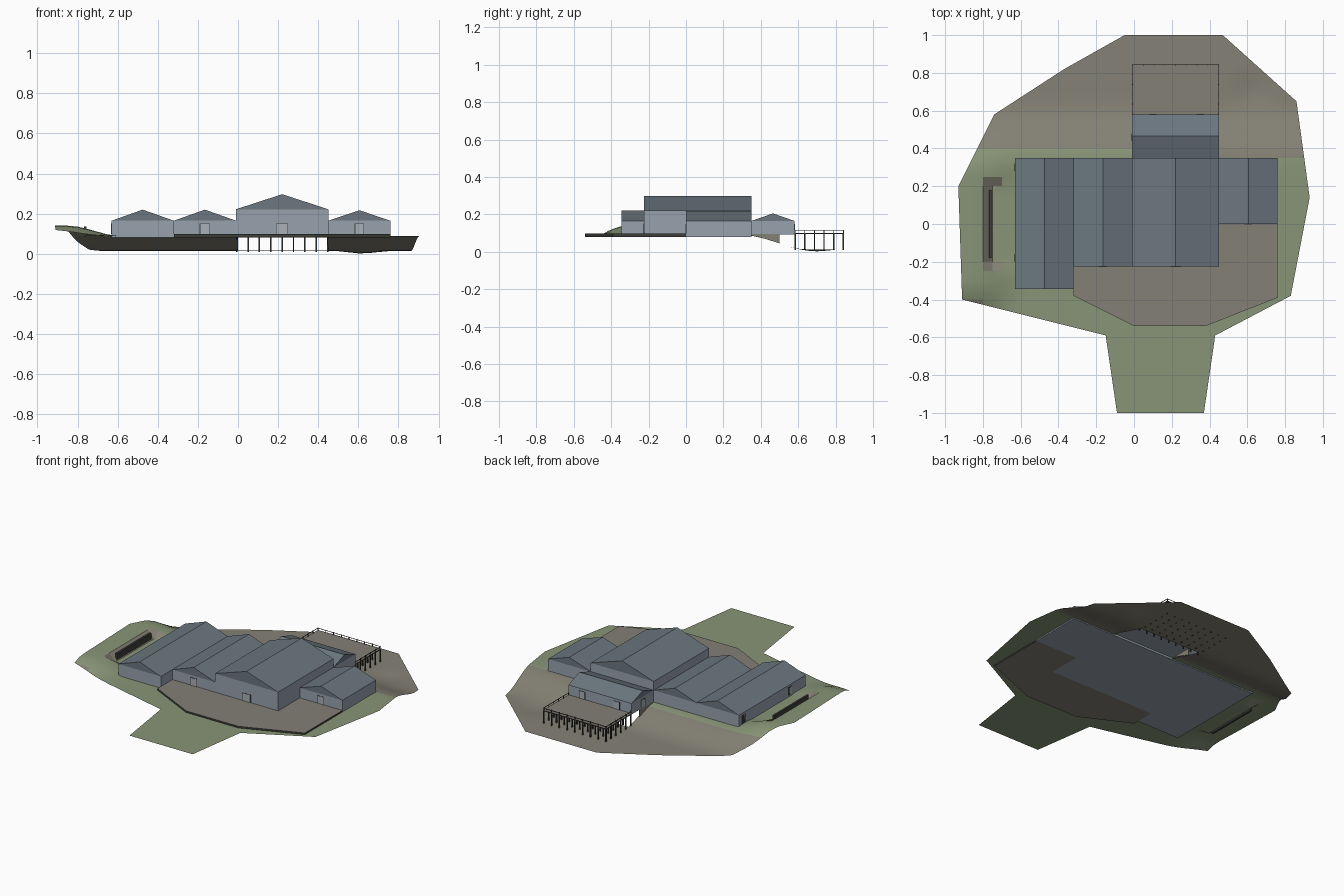
import bpy, bmesh, math
from mathutils import Vector

if "Cube" in bpy.data.objects:
    bpy.data.objects.remove(bpy.data.objects["Cube"])


def material(name, rgb):
    m = bpy.data.materials.new(name)
    m.diffuse_color = (*rgb, 1)
    m.use_nodes = True
    m.node_tree.nodes["Principled BSDF"].inputs["Base Color"].default_value = m.diffuse_color
    return m


GRASS = material("grass_green", (0.25, 0.30, 0.185))
EARTH = material("earth_brown", (0.235, 0.225, 0.18))
PAVING = material("paving_brown", (0.23, 0.215, 0.18))
ROOF = material("roof_slate", (0.15, 0.185, 0.215))
WALL = material("wall_blue_grey", (0.31, 0.365, 0.42))
DOOR = material("door_grey", (0.40, 0.44, 0.48))
DARK = material("dark_timber", (0.045, 0.045, 0.04))


def finish(name, bm, *mats):
    me = bpy.data.meshes.new(name)
    bm.to_mesh(me)
    bm.free()
    for m in mats:
        me.materials.append(m)
    ob = bpy.data.objects.new(name, me)
    bpy.context.collection.objects.link(ob)
    return ob


def add_box(bm, lo, hi):
    vs = bmesh.ops.create_cube(bm, size=1)["verts"]
    for v in vs:
        v.co = Vector([lo[i] + (v.co[i] + 0.5) * (hi[i] - lo[i]) for i in range(3)])


def box(name, lo, hi, mat):
    bm = bmesh.new()
    add_box(bm, lo, hi)
    return finish(name, bm, mat)


def prism(name, pts, offset, *mats):
    """Extrude a polygon of 3D points by an offset; side faces take the last material."""
    bm = bmesh.new()
    f = bm.faces.new([bm.verts.new(p) for p in pts])
    ext = bmesh.ops.extrude_face_region(bm, geom=[f], use_keep_orig=True)["geom"]
    bmesh.ops.translate(bm, vec=offset, verts=[g for g in ext if isinstance(g, bmesh.types.BMVert)])
    bmesh.ops.recalc_face_normals(bm, faces=bm.faces)
    axis = Vector(offset).normalized()
    for face in bm.faces:
        face.material_index = 0 if abs(face.normal.dot(axis)) > 0.9 else len(mats) - 1
    return finish(name, bm, *mats)


def smooth(a, b, v):
    t = min(1, max(0, (v - a) / (b - a)))
    return t * t * (3 - 2 * t)


# Ground: slopes down to the back, bank on the left with a levelled cut, small hollow
def ground_z(x, y):
    z = 0.088 - 0.075 * smooth(0.33, 0.64, y)
    bank = 0.052 * smooth(0.58, 0.85, -x) * smooth(-0.5, -0.32, y) * (1 - smooth(0.28, 0.46, y))
    if x > -0.77 and abs(y) < 0.23:
        bank *= 0.1
    hollow = 0.013 * max(0, 1 - math.hypot(x - 0.62, y - 0.7) / 0.12)
    return z + bank - hollow


OUTLINE = [(-0.91, -0.40), (-0.15, -0.59), (0.43, -0.59), (0.83, -0.38), (0.93, 0.14),
           (0.86, 0.65), (0.47, 1.0), (-0.05, 1.0), (-0.37, 0.82), (-0.74, 0.58), (-0.93, 0.20)]
bm = bmesh.new()
N = 40
grid = [[bm.verts.new((-1 + i * 0.05, -1 + j * 0.05, 0)) for i in range(N + 1)] for j in range(N + 1)]
for j in range(N):
    for i in range(N):
        bm.faces.new((grid[j][i], grid[j][i + 1], grid[j + 1][i + 1], grid[j + 1][i]))
for (ax, ay), (bx, by) in zip(OUTLINE, OUTLINE[1:] + OUTLINE[:1]):
    bmesh.ops.bisect_plane(bm, geom=bm.verts[:] + bm.edges[:] + bm.faces[:], dist=1e-5,
                           plane_co=(ax, ay, 0), plane_no=(by - ay, ax - bx, 0), clear_outer=True)
# opening below the rear wing
opening = []
for f in bm.faces:
    c = f.calc_center_median()
    if 0 < c.x < 0.45 and 0.35 < c.y < 0.6:
        opening.append(f)
bmesh.ops.delete(bm, geom=opening, context="FACES")
# entrance strip at the front
bm.faces.new([bm.verts.new((x, y, 0)) for x, y in
              ((-0.09, -1), (0.37, -1), (0.43, -0.59), (-0.15, -0.59))])
for v in bm.verts:
    v.co.z = ground_z(v.co.x, v.co.y)
bm.normal_update()
for f in bm.faces:
    c = f.calc_center_median()
    steep = c.x < -0.6 and c.y < 0.3 and f.normal.z < 0.94
    f.material_index = 1 if c.y > (0.39 if c.x < 0 else 0.36) or steep else 0
    f.smooth = not steep
finish("ground", bm, GRASS, EARTH)

box("retaining_wall", (-0.768, -0.18, 0.085), (-0.755, 0.18, 0.135), DARK)

# Front courtyard slab with dark rim
COURT = [(-0.32, -0.22), (-0.32, -0.38), (0.0, -0.54), (0.38, -0.54),
         (0.76, -0.39), (0.76, 0.0), (0.45, 0.0), (0.45, -0.22)]
prism("courtyard", [(x, y, 0.08) for x, y in COURT], (0, 0, 0.019), PAVING, DARK)


# Buildings: walls plus a solid gabled roof
def building(name, x0, x1, y0, y1, base, eave, ridge, along_x=False):
    box(name + "_walls", (x0, y0, base), (x1, y1, eave), WALL)
    if along_x:
        pts = [(x0, y0, eave), (x0, y1, eave), (x0, (y0 + y1) / 2, ridge)]
        prism(name + "_roof", pts, (x1 - x0, 0, 0), ROOF)
    else:
        pts = [(x0, y0, eave), (x1, y0, eave), ((x0 + x1) / 2, y0, ridge)]
        prism(name + "_roof", pts, (0, y1 - y0, 0), ROOF)


building("left_wing", -0.63, -0.32, -0.345, 0.35, 0.08, 0.165, 0.22)
building("middle_wing", -0.32, -0.01, -0.225, 0.35, 0.08, 0.165, 0.22)
building("main_hall", -0.01, 0.45, -0.225, 0.35, 0.08, 0.222, 0.297)
building("right_wing", 0.45, 0.76, 0.0, 0.35, 0.08, 0.165, 0.217)
building("rear_wing", -0.01, 0.45, 0.35, 0.58, 0.093, 0.165, 0.205, along_x=True)

# Foundation side walls below the rear wing
for side, x in (("left", -0.01), ("right", 0.446)):
    pts = [(x, 0.35, 0.094), (x, 0.5, 0.094), (x, 0.5, 0.045), (x, 0.42, 0.07), (x, 0.35, 0.086)]
    prism("foundation_" + side, pts, (0.004, 0, 0), PAVING)


# Doors as thin plates: centre on the wall, wall direction, width
def door(name, x, y, facing, w=0.045, z1=0.148):
    dx, dy = (w / 2, 0.002) if facing == "y" else (0.002, w / 2)
    ex, ey = (0.004, 0.001) if facing == "y" else (0.001, 0.004)
    box(name + "_frame", (x - dx - ex + (0.001 if ex < 0.002 else 0), y - dy + 0.001, 0.098),
        (x + dx + ex - 0.001, y + dy - 0.001, z1 + 0.003), DARK)
    box(name, (x - dx, y - dy, 0.098), (x + dx, y + dy, z1), DOOR)


door("middle_door", -0.165, -0.225, "y")
door("hall_door", 0.22, -0.225, "y", 0.055)
door("right_door", 0.605, 0.0, "y", 0.04)
door("rear_door_1", 0.1, 0.58, "y", 0.04)
door("rear_door_2", 0.35, 0.58, "y", 0.04)
door("rear_side_door", -0.01, 0.46, "x", 0.04)
door("left_side_door_1", -0.63, 0.3, "x", 0.04)
door("left_side_door_2", -0.63, -0.18, "x", 0.04)

# Rear deck on piles with perimeter railing
X0, X1, Y0, Y1 = -0.01, 0.45, 0.58, 0.845
prism("deck", [(X0, Y0, 0.094), (X1, Y0, 0.094), (X1, Y1, 0.094), (X0, Y1, 0.094)],
      (0, 0, 0.006), PAVING, DARK)
bm = bmesh.new()
R = 0.0035
for i in range(9):
    for j in range(6):
        x = X0 + R + i * (X1 - X0 - 2 * R) / 8
        y = Y0 + R + j * (Y1 - Y0 - 2 * R) / 5
        add_box(bm, (x - R, y - R, 0.01), (x + R, y + R, 0.096))
        if i in (0, 8) or j == 5:
            add_box(bm, (x - 0.002, y - 0.002, 0.096), (x + 0.002, y + 0.002, 0.117))
finish("deck_piles", bm, DARK)
bm = bmesh.new()
for lo, hi in (((X0, Y0), (X0 + 0.003, Y1)), ((X1 - 0.003, Y0), (X1, Y1)), ((X0, Y1 - 0.003), (X1, Y1))):
    add_box(bm, (*lo, 0.112), (*hi, 0.1145))
finish("deck_rail", bm, DARK)
